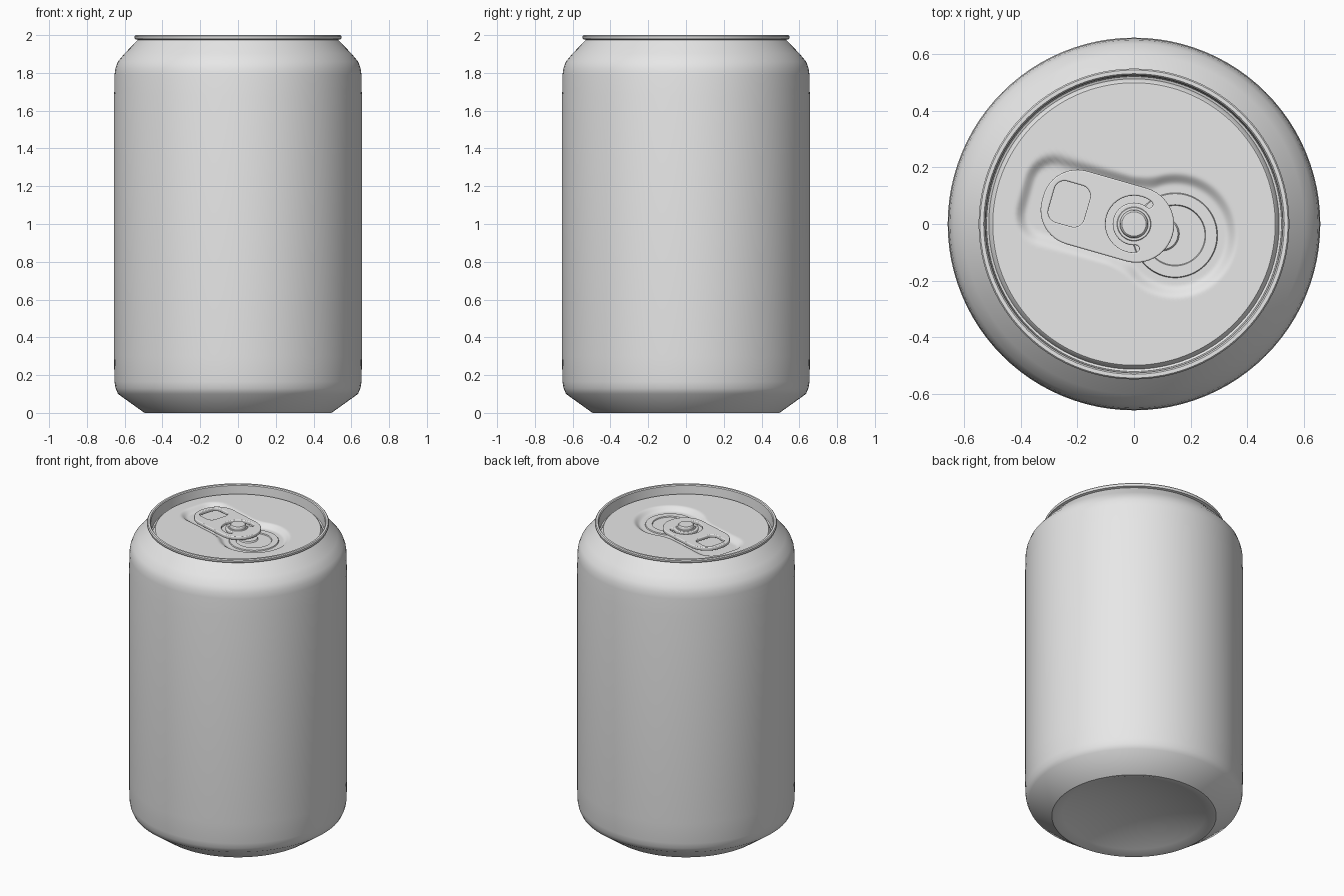
import bpy, bmesh, math
from math import cos, sin, radians, pi

if "Cube" in bpy.data.objects:
    bpy.data.objects.remove(bpy.data.objects["Cube"], do_unlink=True)

metal = bpy.data.materials.new("bare_metal_grey")
metal.use_nodes = True
metal.diffuse_color = (0.8, 0.8, 0.8, 1)
metal.node_tree.nodes["Principled BSDF"].inputs["Base Color"].default_value = (0.8, 0.8, 0.8, 1)

TILT = radians(-16)       # direction of the tab across the lid
LID_Z = 1.95
RECESS = 0.025
FLOOR_Z = LID_Z - RECESS
MOUTH = (0.145, -0.04)


def smooth(obj, angle):
    bpy.ops.object.select_all(action='DESELECT')
    obj.select_set(True)
    bpy.context.view_layer.objects.active = obj
    bpy.ops.object.shade_smooth_by_angle(angle=radians(angle))


def lathe(name, profile, centre=(0, 0), segments=96, shape=None, angle=32):
    """Revolve (radius, height) points about a vertical axis."""
    bm = bmesh.new()
    rings = []
    for r, z in profile:
        rings.append([bm.verts.new((r * cos(2 * pi * j / segments),
                                    r * sin(2 * pi * j / segments), z))
                      for j in range(segments)])
    for a, b in zip(rings, rings[1:]):
        for j in range(segments):
            k = (j + 1) % segments
            bm.faces.new((a[j], a[k], b[k], b[j]))
    bmesh.ops.remove_doubles(bm, verts=bm.verts, dist=1e-5)
    if shape:
        for v in bm.verts:
            v.co.z += shape(v.co.x, v.co.y)
    mesh = bpy.data.meshes.new(name)
    bm.to_mesh(mesh)
    bm.free()
    mesh.materials.append(metal)
    obj = bpy.data.objects.new(name, mesh)
    obj.location = (*centre, 0)
    bpy.context.collection.objects.link(obj)
    smooth(obj, angle)
    return obj


def arc(cx, cy, r, start, end, steps=12):
    angles = [radians(start + (end - start) * i / steps) for i in range(steps + 1)]
    return [(cx + r * cos(a), cy + r * sin(a)) for a in angles]


# Body: domed base, straight wall, shoulder and rolled rim
base = [(0.48 * i / 10, 0.09 * (1 - (i / 10) ** 2)) for i in range(11)]
wall = [(0.495, 0), (0.635, 0.1), (0.648, 0.13), (0.654, 0.165), (0.656, 0.28),
        (0.657, 0.3), (0.657, 1.68), (0.655, 1.7), (0.654, 1.79),
        (0.649, 1.825), (0.636, 1.86), (0.6, 1.903), (0.53, 1.975)]
rim = [(0.545, 1.979), (0.548, 1.985), (0.548, 1.994), (0.543, 2.0),
       (0.53, 2.0), (0.525, 1.994), (0.52, 1.928), (0.512, 1.925)]
lathe("can_body", base + wall + rim)


# Lid: flat panel with a sunken area around the tab and the mouth
def recess_depth(x, y):
    u = x * cos(TILT) + y * sin(TILT)
    v = y * cos(TILT) - x * sin(TILT)
    corner = 0.11
    qx = abs(u + 0.17) - 0.25 + corner
    qy = abs(v) - 0.165 + corner
    box = math.hypot(max(qx, 0), max(qy, 0)) + min(max(qx, qy), 0) - corner
    disc = math.hypot(x - MOUTH[0], y - MOUTH[1]) - 0.222
    blend = max(0.05 - abs(box - disc), 0) / 0.05
    dist = min(box, disc) - blend * blend * 0.0125
    t = min(max(-dist / 0.045, 0), 1)
    return -RECESS * t * t * (3 - 2 * t)


panel = [(0.512, 1.925), (0.503, 1.945), (0.498, LID_Z)]
panel += [(0.495 * (1 - i / 70), LID_Z) for i in range(71)]
lathe("lid_panel", panel, segments=144, shape=recess_depth, angle=40)

# Mouth: raised bead ring and small bump under the tab nose
bead = [(0.15, 0), (0.147, 0.006), (0.108, 0.006), (0.105, 0)]
lathe("mouth_bead", [(r, FLOOR_Z + z) for r, z in bead], MOUTH, 64)
bump = [(0.06, 0), (0.055, 0.008), (0, 0.009)]
lathe("mouth_bump", [(r, FLOOR_Z + z) for r, z in bump], (0.1, -0.035), 32)

# Pull tab: rounded plate with a finger hole and a curved slot
outline = arc(0.008, 0, 0.129, -90, 90, 24)
outline += arc(-0.21, 0.009, 0.12, 90, 180) + arc(-0.21, -0.009, 0.12, 180, 270)

hole = []
for sx, sy, start in ((1, 1, 0), (-1, 1, 90), (-1, -1, 180), (1, -1, 270)):
    hole += arc(-0.239 + sx * 0.028, 0.005 + sy * 0.038, 0.042, start, start + 90, 8)

inner, outer, first, last = 0.07, 0.105, 68, 290
mid, cap = (inner + outer) / 2, (outer - inner) / 2
slot = arc(0, 0, outer, first, last, 40)
slot += arc(mid * cos(radians(last)), mid * sin(radians(last)), cap, last, last + 180)[1:-1]
slot += arc(0, 0, inner, last, first, 40)
slot += arc(mid * cos(radians(first)), mid * sin(radians(first)), cap, first + 180, first + 360)[1:-1]

curve = bpy.data.curves.new("pull_tab", 'CURVE')
curve.dimensions = '2D'
curve.fill_mode = 'BOTH'
curve.extrude = 0.006
curve.bevel_depth = 0.005
curve.bevel_resolution = 2
for points in (outline, hole, slot):
    spline = curve.splines.new('POLY')
    spline.points.add(len(points) - 1)
    for p, (x, y) in zip(spline.points, points):
        p.co = (x, y, 0, 1)
    spline.use_cyclic_u = True
curve.materials.append(metal)
tab = bpy.data.objects.new("pull_tab", curve)
tab.location.z = 1.952
tab.rotation_euler.z = TILT
bpy.context.collection.objects.link(tab)
bpy.ops.object.select_all(action='DESELECT')
tab.select_set(True)
bpy.context.view_layer.objects.active = tab
bpy.ops.object.convert(target='MESH')
smooth(bpy.context.view_layer.objects.active, 35)

# Rivet holding the tab to the lid
lathe("tab_rivet", [(0.06, FLOOR_Z), (0.06, 1.963), (0.058, 1.966), (0.05, 1.966),
                    (0.047, 1.98), (0.043, 1.984), (0, 1.985)], segments=48)
